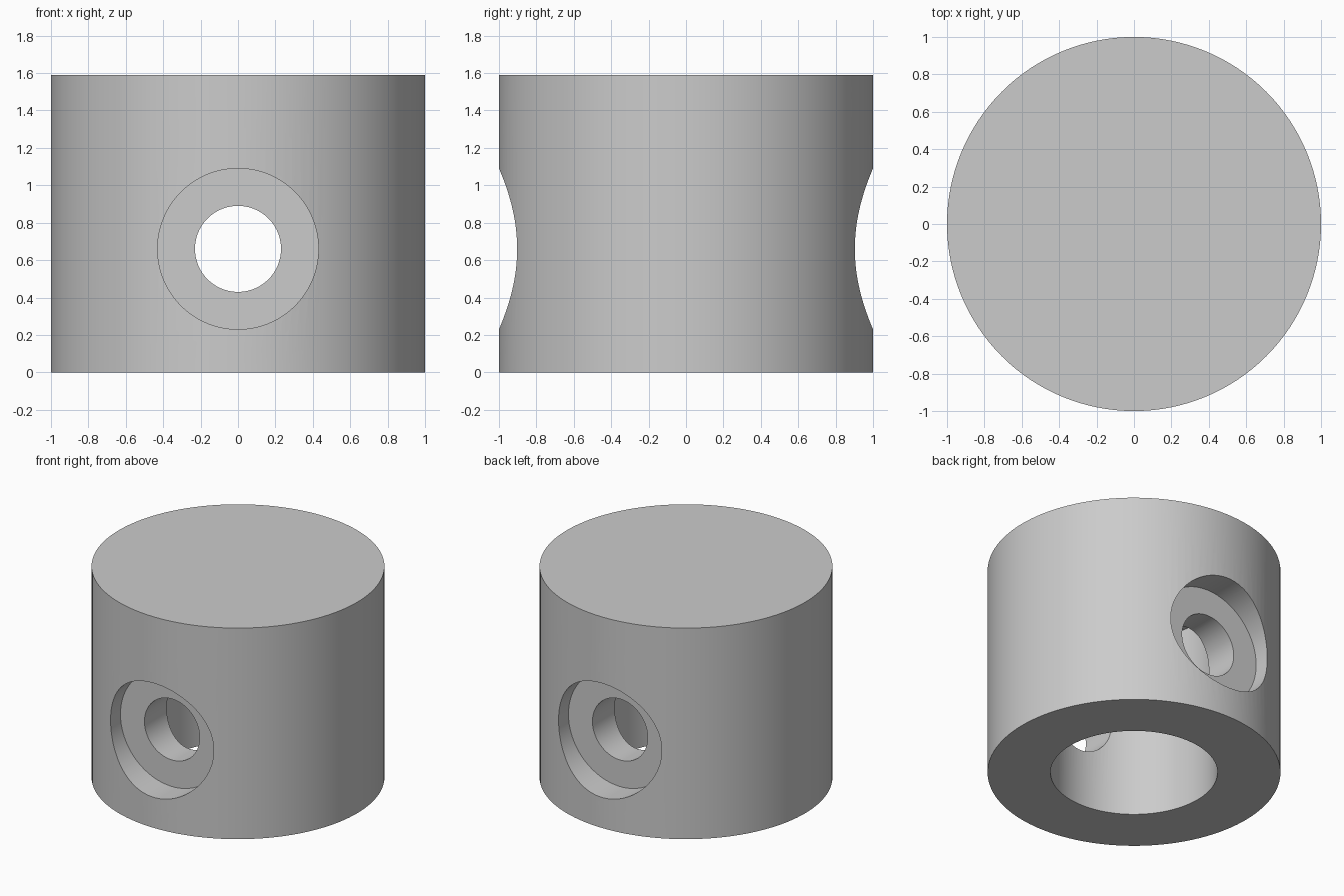
import bpy
import math

default_cube = bpy.data.objects.get("Cube")
if default_cube:
    bpy.data.objects.remove(default_cube, do_unlink=True)

HEIGHT = 1.59
HOLE_Z = 0.66

grey = bpy.data.materials.new("plain grey")
grey.use_nodes = True
colour = (0.6, 0.6, 0.6, 1)
grey.diffuse_color = colour
grey.node_tree.nodes["Principled BSDF"].inputs["Base Color"].default_value = colour


def cylinder(name, radius, depth, location, lying=False):
    """Upright cylinder, or one lying along y."""
    bpy.ops.mesh.primitive_cylinder_add(
        vertices=128, radius=radius, depth=depth, location=location,
        rotation=(math.pi / 2 if lying else 0, 0, 0))
    obj = bpy.context.object
    obj.name = name
    obj.data.materials.append(grey)
    return obj


# Solid round body
body = cylinder("collar_body", 1, HEIGHT, (0, 0, HEIGHT / 2))

# Blind bore from below, cross hole, and a flat recess at each end of it
cutters = [
    cylinder("bore_cutter", 0.57, 1.59, (0, 0, 0.595)),
    cylinder("cross_hole_cutter", 0.23, 2.4, (0, 0, HOLE_Z), True),
]
for side, label in ((-1, "front"), (1, "back")):
    cutters.append(cylinder(label + "_recess_cutter", 0.43, 0.4,
                            (0, side * 0.985, HOLE_Z), True))

bpy.ops.object.select_all(action="DESELECT")
body.select_set(True)
bpy.context.view_layer.objects.active = body
for cutter in cutters:
    cutter.hide_render = True
    cut = body.modifiers.new(cutter.name, "BOOLEAN")
    cut.operation = "DIFFERENCE"
    cut.solver = "EXACT"
    cut.object = cutter
    bpy.ops.object.modifier_apply(modifier=cut.name)
for cutter in cutters:
    bpy.data.objects.remove(cutter, do_unlink=True)

# Smooth walls with crisp rims
bpy.ops.object.shade_smooth_by_angle(angle=math.radians(30))
